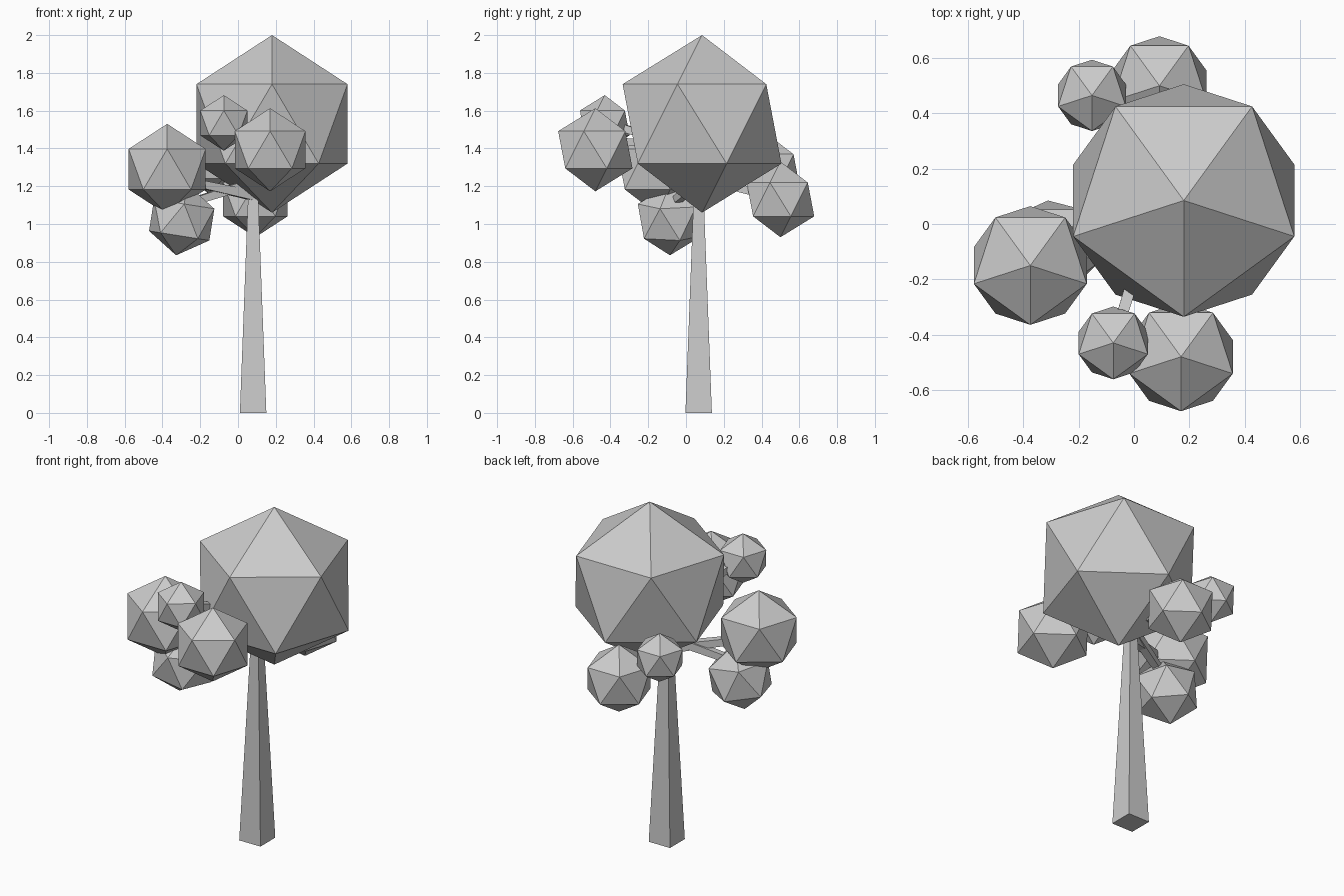
import bpy
import math
from mathutils import Vector, Matrix

cube = bpy.data.objects.get("Cube")
if cube:
    bpy.data.objects.remove(cube, do_unlink=True)

# One plain grey for the whole tree
grey = bpy.data.materials.new("plain_grey")
grey.use_nodes = True
colour = (0.6, 0.6, 0.6, 1.0)
grey.diffuse_color = colour
for node in grey.node_tree.nodes:
    if node.type == 'BSDF_PRINCIPLED':
        node.inputs["Base Color"].default_value = colour


def finish(name):
    obj = bpy.context.object
    obj.name = name
    obj.data.name = name
    obj.data.materials.append(grey)
    return obj


def leaf_ball(name, centre, radius, tilt=0.0):
    """Twenty-sided leaf clump with a ridge facing the front."""
    bpy.ops.mesh.primitive_ico_sphere_add(subdivisions=1, radius=radius)
    obj = finish(name)
    turn = Matrix.Rotation(math.radians(-90), 4, 'Z')
    lean = Matrix.Rotation(math.radians(tilt), 4, 'Y')
    obj.matrix_world = Matrix.Translation(centre) @ lean @ turn


def square_limb(name, start, end, half_start, half_end):
    """Tapered four-sided limb running between two points."""
    start, end = Vector(start), Vector(end)
    axis = end - start
    bpy.ops.mesh.primitive_cone_add(
        vertices=4, depth=axis.length,
        radius1=half_start * math.sqrt(2), radius2=half_end * math.sqrt(2))
    obj = finish(name)
    # Square the section up, then aim it along the limb
    obj.data.transform(Matrix.Rotation(math.radians(45), 4, 'Z'))
    if axis.xy.length > 0.001:
        aim = axis.to_track_quat('Z', 'Y').to_matrix().to_4x4()
    else:
        aim = Matrix.Identity(4)
    obj.matrix_world = Matrix.Translation((start + end) / 2) @ aim


TRUNK_X, TRUNK_Y = 0.08, 0.067

# Trunk and crown
square_limb("trunk", (TRUNK_X, TRUNK_Y, 0), (TRUNK_X, TRUNK_Y, 1.4), 0.07, 0.017)
leaf_ball("crown", (0.18, 0.085, 1.53), 0.47)

# Side clumps: name, centre, radius, tilt, branch start height, branch end height
clumps = [
    ("front", (0.17, -0.48, 1.393), 0.22, 0, 1.42, 1.44),
    ("front_small", (-0.075, -0.43, 1.535), 0.147, 0, 1.38, 1.54),
    ("right_upper", (-0.375, -0.15, 1.29), 0.24, 0, 1.15, 1.25),
    ("right_lower", (-0.298, -0.085, 1.022), 0.19, 9, 1.22, 1.1),
    ("back", (0.092, 0.5, 1.13), 0.2, 0, 1.25, 1.13),
    ("back_small", (-0.152, 0.465, 1.305), 0.144, 0, 1.25, 1.3),
]
for name, centre, radius, tilt, z_start, z_end in clumps:
    leaf_ball(name + "_leaves", centre, radius, tilt)
    square_limb(name + "_branch", (TRUNK_X, TRUNK_Y, z_start),
                (centre[0], centre[1], z_end), 0.025, 0.018)
